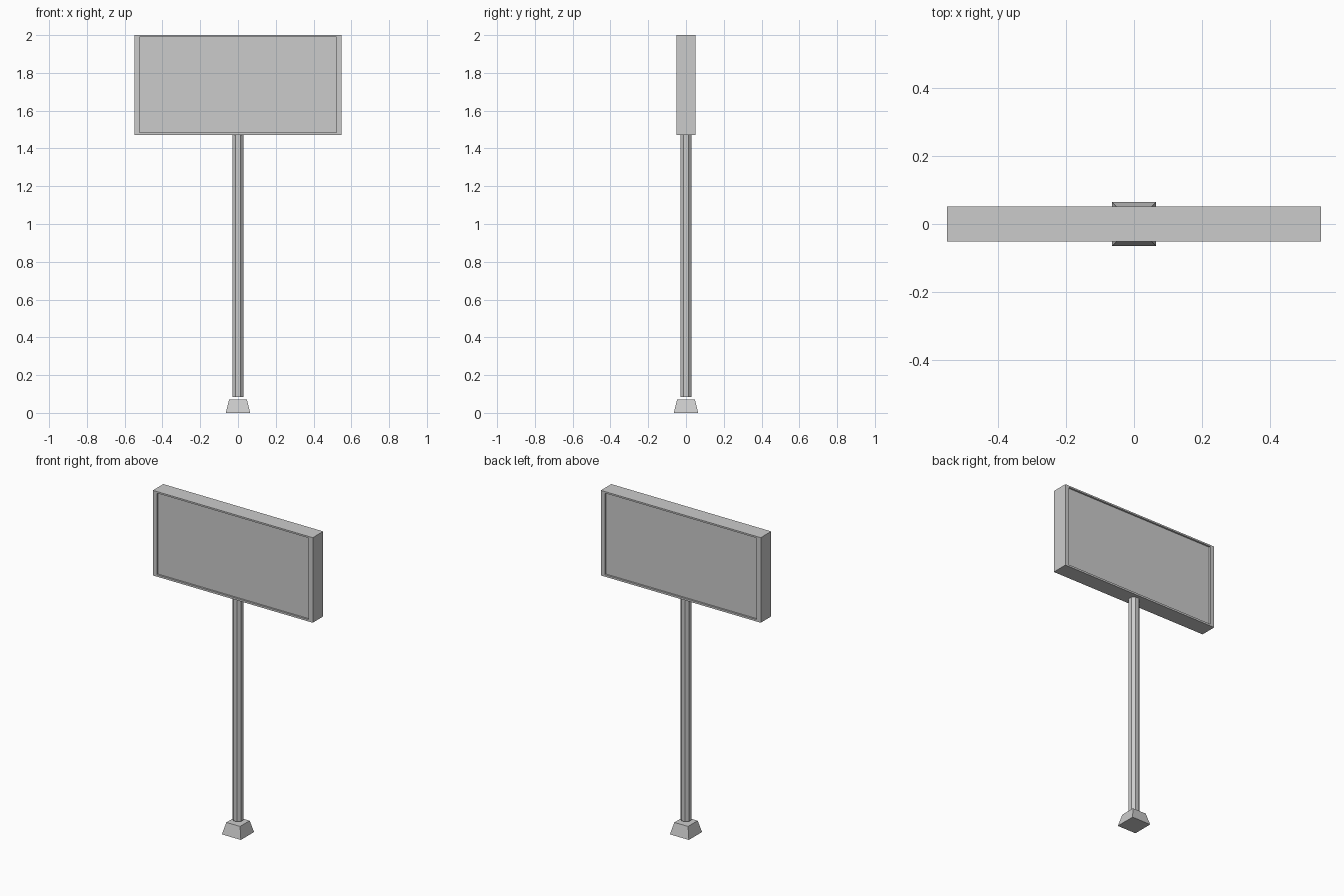
import bpy, bmesh, math

if "Cube" in bpy.data.objects:
    bpy.data.objects.remove(bpy.data.objects["Cube"])


def finish(name, bm):
    bmesh.ops.recalc_face_normals(bm, faces=bm.faces)
    mesh = bpy.data.meshes.new(name)
    bm.to_mesh(mesh)
    bm.free()
    obj = bpy.data.objects.new(name, mesh)
    bpy.context.collection.objects.link(obj)
    return obj


def loft(name, sides, sections):
    """Closed prism through (radius, z) sections, with flats facing the axes."""
    bm = bmesh.new()
    rings = []
    for r, z in sections:
        angles = [2 * math.pi * (i + 0.5) / sides for i in range(sides)]
        rings.append([bm.verts.new((r * math.cos(a), r * math.sin(a), z)) for a in angles])
    for low, high in zip(rings, rings[1:]):
        for i in range(sides):
            j = (i + 1) % sides
            bm.faces.new((low[i], low[j], high[j], high[i]))
    bm.faces.new(rings[0][::-1])
    bm.faces.new(rings[-1])
    return finish(name, bm)


def rect(bm, hx, y, z0, z1):
    return [bm.verts.new(p) for p in
            ((-hx, y, z0), (hx, y, z0), (hx, y, z1), (-hx, y, z1))]


# Tapered square foot
loft("foot", 4, [(0.065 * math.sqrt(2), 0), (0.047 * math.sqrt(2), 0.072)])

# Octagonal pole, standing just clear of the foot
loft("pole", 8, [(0.029 / math.cos(math.pi / 8), z) for z in (0.085, 1.472)])

# Sign box with a shallow recessed panel on front and back
bm = bmesh.new()
loops = [rect(bm, 0.521, -0.04, 1.484, 1.99),
         rect(bm, 0.521, -0.051, 1.484, 1.99),
         rect(bm, 0.549, -0.051, 1.472, 2.0),
         rect(bm, 0.549, 0.051, 1.472, 2.0),
         rect(bm, 0.521, 0.051, 1.484, 1.99),
         rect(bm, 0.521, 0.04, 1.484, 1.99)]
for a, b in zip(loops, loops[1:]):
    for i in range(4):
        j = (i + 1) % 4
        bm.faces.new((a[i], a[j], b[j], b[i]))
bm.faces.new(loops[0])
bm.faces.new(loops[-1])
finish("sign_box", bm)
